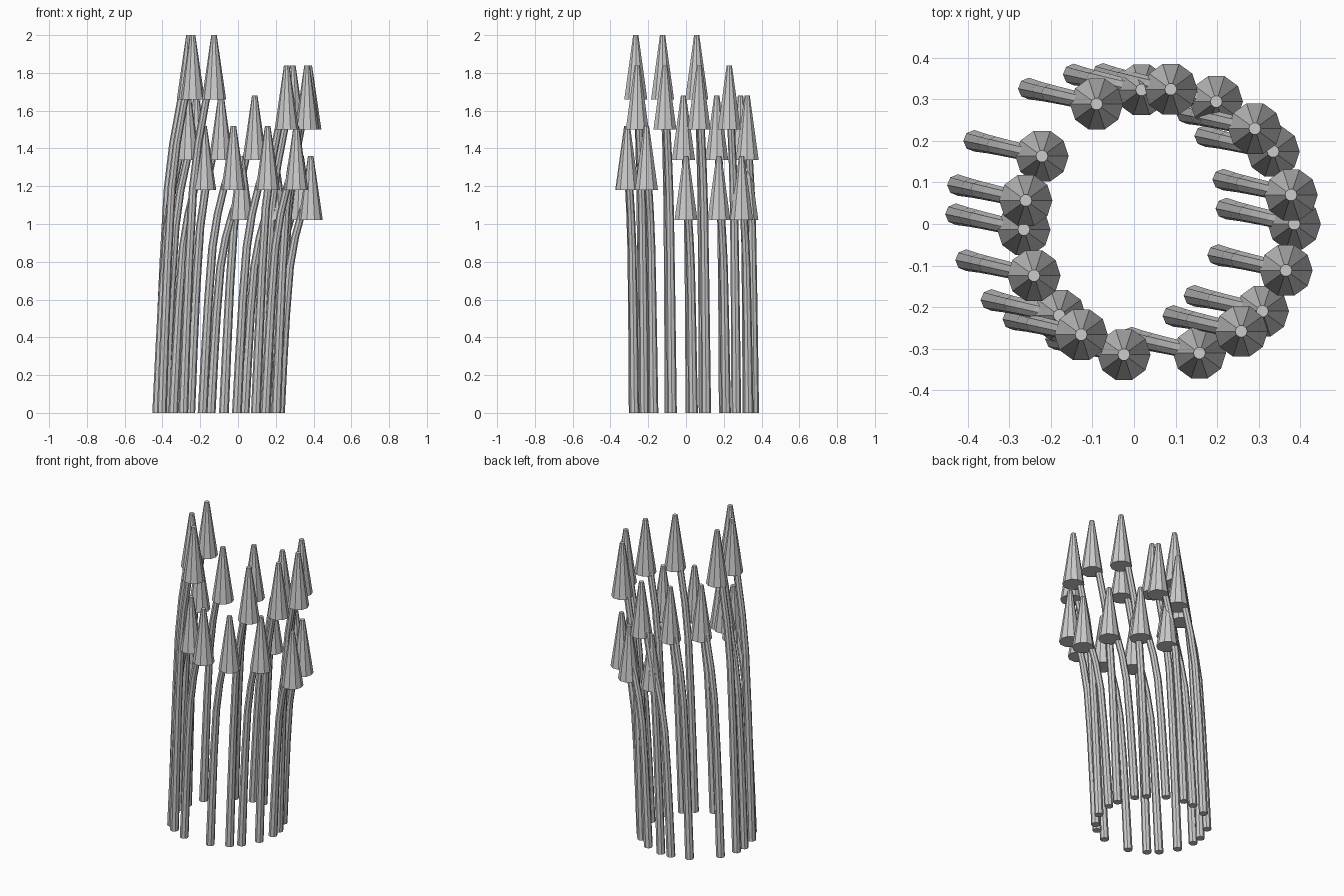
import bpy, bmesh
from math import sin, cos, pi, radians

if "Cube" in bpy.data.objects:
    bpy.data.objects.remove(bpy.data.objects["Cube"])

COUNT = 19
RING = 0.325                      # ring radius of the clump
HEAD_CENTRE = (0.06, 0.0)         # ring centre at head level
LEAN = (0.163, -0.037)            # sideways drift from root to head
# stem profile: (fraction of height, fraction of lean, radius)
STEM = [(0, 0, 0.026), (0.22, 0.09, 0.0245), (0.44, 0.19, 0.023),
        (0.65, 0.32, 0.022), (0.78, 0.49, 0.021), (0.9, 0.73, 0.02), (1, 1, 0.019)]


def loft(name, rings, sides):
    """Flat-shaded capped tube through (x, y, z, radius) rings."""
    bm = bmesh.new()
    loops = [[bm.verts.new((x + r * cos(2 * pi * i / sides),
                            y + r * sin(2 * pi * i / sides), z)) for i in range(sides)]
             for x, y, z, r in rings]
    for a, b in zip(loops, loops[1:]):
        for i in range(sides):
            j = (i + 1) % sides
            bm.faces.new((a[i], a[j], b[j], b[i]))
    bm.faces.new(loops[0][::-1])
    bm.faces.new(loops[-1])
    mesh = bpy.data.meshes.new(name)
    bm.to_mesh(mesh)
    bm.free()
    ob = bpy.data.objects.new(name, mesh)
    bpy.context.collection.objects.link(ob)
    return ob


for n in range(COUNT):
    # golden-angle placement, five repeating heights
    ang = radians(-137.508 * n)
    hx = HEAD_CENTRE[0] + RING * cos(ang)
    hy = HEAD_CENTRE[1] + RING * sin(ang)
    top = 1.36 + 0.16 * (n % 5)
    h = top - 0.17

    # bent stem, ending inside the head
    loft(f"stem_{n}", [(hx - LEAN[0] * (1 - k), hy - LEAN[1] * (1 - k), f * h, r)
                       for f, k, r in STEM], 8)
    # tapered seed head
    loft(f"seed_head_{n}", [(hx, hy, top - 0.34, 0.064), (hx, hy, top, 0.0145)], 10)
